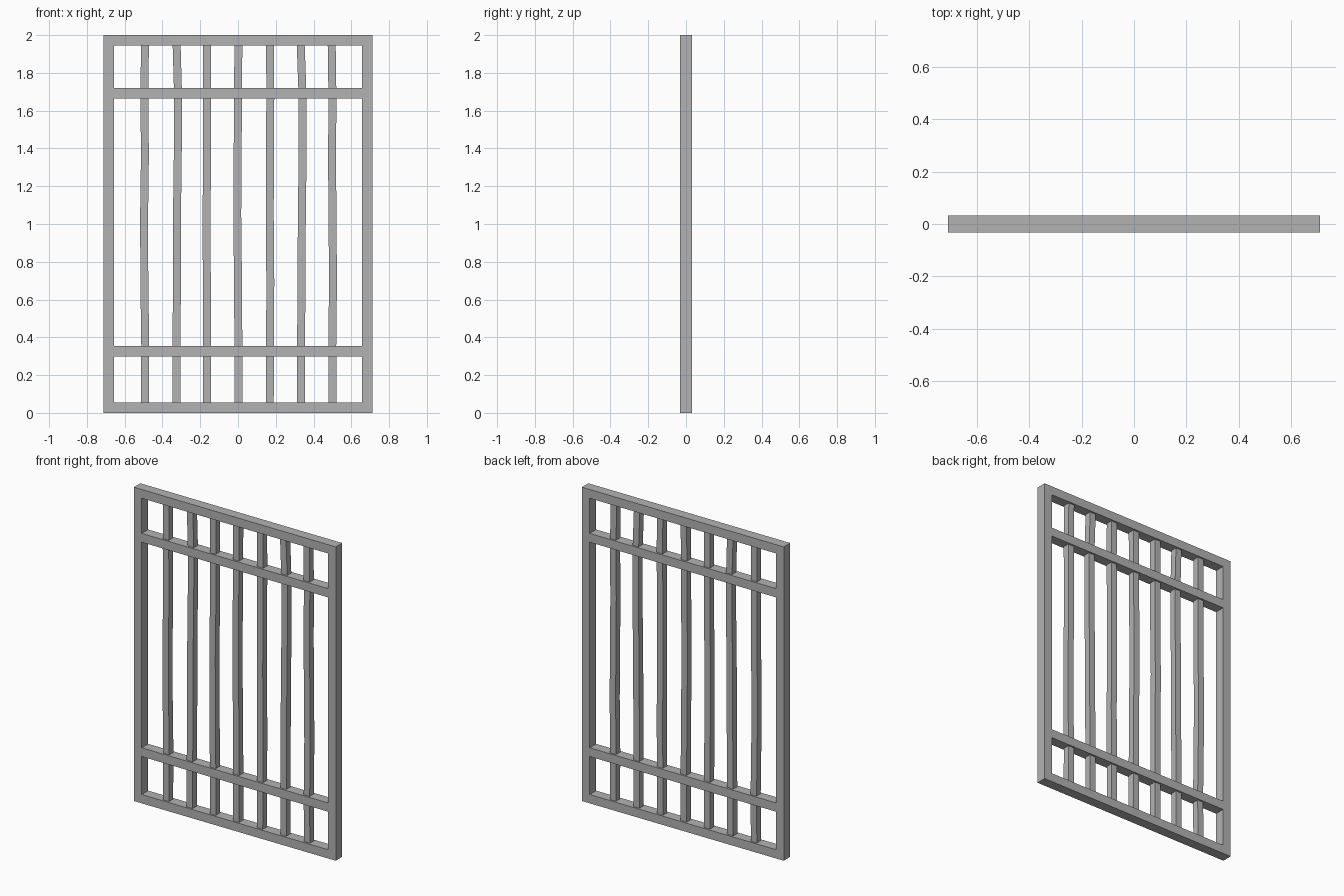
import bpy
import bmesh

cube = bpy.data.objects.get("Cube")
if cube:
    bpy.data.objects.remove(cube, do_unlink=True)

iron = bpy.data.materials.new("grey_iron")
iron.use_nodes = True
GREY = (0.45, 0.45, 0.45, 1)
iron.diffuse_color = GREY
iron.node_tree.nodes["Principled BSDF"].inputs["Base Color"].default_value = GREY

HALF_W, HEIGHT, DEPTH, BEAM = 0.712, 2.0, 0.065, 0.056


def make_object(name, bm):
    bmesh.ops.recalc_face_normals(bm, faces=bm.faces)
    mesh = bpy.data.meshes.new(name)
    bm.to_mesh(mesh)
    bm.free()
    mesh.materials.append(iron)
    obj = bpy.data.objects.new(name, mesh)
    bpy.context.collection.objects.link(obj)
    return obj


def rect_ring(bm, half_x, z0, z1, y):
    return [bm.verts.new(p) for p in
            ((-half_x, y, z0), (half_x, y, z0), (half_x, y, z1), (-half_x, y, z1))]


def bridge(bm, a, b):
    for i in range(4):
        j = (i + 1) % 4
        bm.faces.new((a[i], a[j], b[j], b[i]))


# Outer frame: one rectangular hoop
bm = bmesh.new()
rings = []
for inset, y in ((0, -1), (0, 1), (BEAM, 1), (BEAM, -1)):
    rings.append(rect_ring(bm, HALF_W - inset, inset, HEIGHT - inset, y * DEPTH / 2))
for i in range(4):
    bridge(bm, rings[i], rings[(i + 1) % 4])
make_object("outer_frame", bm)

# Two cross rails, flush with the frame
for name, z in (("lower_rail", 0.326), ("upper_rail", 1.692)):
    bm = bmesh.new()
    a, b = [rect_ring(bm, HALF_W - BEAM, z - BEAM / 2, z + BEAM / 2, s * DEPTH / 2)
            for s in (-1, 1)]
    bridge(bm, a, b)
    bm.faces.new(a)
    bm.faces.new(b)
    make_object(name, bm)

# Slightly crooked upright bars: base position, then sideways drift in millesimals
HEIGHTS = (0.05, 0.35, 0.7, 1.05, 1.35, 1.67, 1.95)
BARS = (
    (-0.493, (0, 2, -3, -4, 0, -2, 0)),
    (-0.323, (-3, -3, 0, 0, 4, 6, -2)),
    (-0.163, (0, 0, -2, -4, 0, 0, 0)),
    (0.000, (2, 2, 0, -4, -2, 0, 2)),
    (0.170, (-2, 0, 1, -2, -1, 1, 0)),
    (0.336, (-2, -2, 0, 2, 6, 6, -4)),
    (0.500, (0, -1, 3, 0, -2, 0, -4)),
)
R = 0.021

for number, (x, drift) in enumerate(BARS, 1):
    bm = bmesh.new()
    levels = []
    for z, d in zip(HEIGHTS, drift):
        cx = x + d / 1000
        levels.append([bm.verts.new((cx + sx * R, sy * R, z))
                       for sx, sy in ((-1, -1), (1, -1), (1, 1), (-1, 1))])
    for lo, hi in zip(levels, levels[1:]):
        bridge(bm, lo, hi)
    bm.faces.new(levels[0])
    bm.faces.new(levels[-1])
    make_object(f"upright_bar_{number}", bm)
